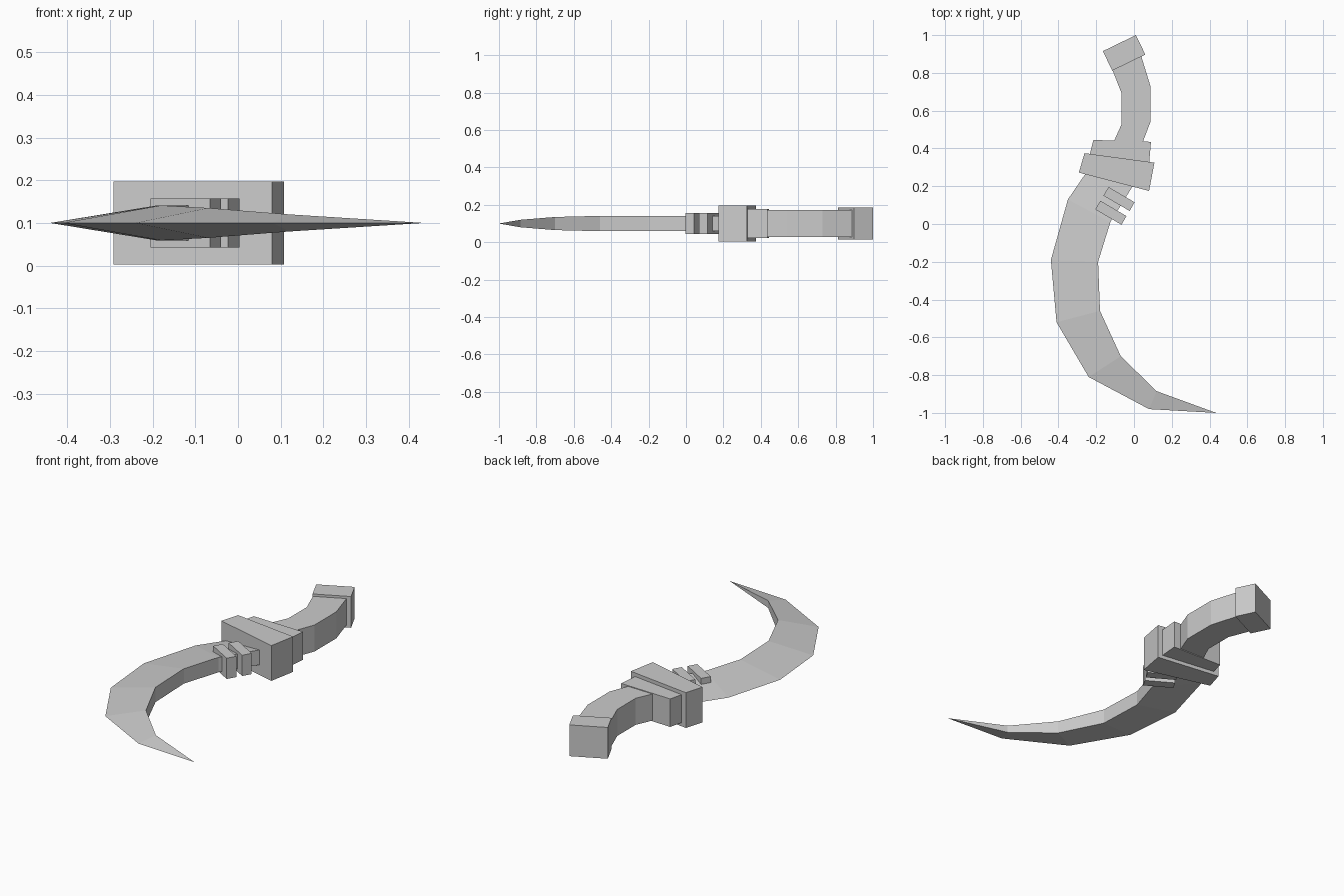
import bpy
import bmesh

if "Cube" in bpy.data.objects:
    bpy.data.objects.remove(bpy.data.objects["Cube"], do_unlink=True)

MID = 0.1  # height of the centre plane

grey = bpy.data.materials.new("plain grey")
grey.use_nodes = True
colour = (0.6, 0.6, 0.6, 1)
grey.diffuse_color = colour
grey.node_tree.nodes["Principled BSDF"].inputs["Base Color"].default_value = colour


def finish(name, bm):
    bmesh.ops.recalc_face_normals(bm, faces=bm.faces)
    mesh = bpy.data.meshes.new(name)
    bm.to_mesh(mesh)
    bm.free()
    mesh.materials.append(grey)
    obj = bpy.data.objects.new(name, mesh)
    bpy.context.collection.objects.link(obj)


def loft(name, sections):
    """Skin closed cross-sections and cap both ends."""
    bm = bmesh.new()
    rings = [[bm.verts.new(p) for p in s] for s in sections]
    n = len(rings[0])
    for a, b in zip(rings, rings[1:]):
        for i in range(n):
            j = (i + 1) % n
            bm.faces.new((a[i], a[j], b[j], b[i]))
    bm.faces.new(rings[0])
    bm.faces.new(rings[-1])
    bmesh.ops.remove_doubles(bm, verts=bm.verts, dist=0.0005)
    finish(name, bm)


def slab(name, outline, half):
    """Extrude a plan outline equally above and below the centre plane."""
    loft(name, [[(x, y, MID + s * half) for x, y in outline] for s in (-1, 1)])


# Blade: sharp outer edge, flat inner back, tapering to a point
outer = [(-0.22, 0.32), (-0.35, 0.13), (-0.44, -0.19), (-0.41, -0.52),
         (-0.24, -0.81), (0.08, -0.98), (0.435, -1.0)]
inner = [(0.03, 0.26), (-0.125, 0.01), (-0.19, -0.2), (-0.18, -0.46),
         (-0.07, -0.70), (0.12, -0.885), (0.435, -1.0)]
thick = [0.041, 0.041, 0.041, 0.041, 0.035, 0.02, 0]
loft("blade", [[(*o, MID), (*i, MID + t), (*i, MID - t)]
               for o, i, t in zip(outer, inner, thick)])

# Grip: curved rectangular bar
left = [(-0.15, 0.35), (-0.11, 0.43), (-0.065, 0.53), (-0.065, 0.69), (-0.12, 0.83)]
right = [(0.0, 0.34), (0.045, 0.43), (0.087, 0.54), (0.087, 0.73), (0.035, 0.9)]
loft("grip", [[(*a, MID + 0.073), (*b, MID + 0.073), (*b, MID - 0.073), (*a, MID - 0.073)]
              for a, b in zip(left, right)])

# Guard in two stacked wedges, and the pommel block
slab("front_guard", [(-0.292, 0.272), (-0.262, 0.375), (0.108, 0.325), (0.08, 0.175)], 0.097)
slab("rear_guard", [(-0.235, 0.365), (-0.215, 0.445), (0.09, 0.435), (0.08, 0.32)], 0.077)
slab("pommel", [(-0.165, 0.915), (0.01, 1.0), (0.06, 0.897), (-0.115, 0.812)], 0.086)

# Two binding bars across the blade
for name, dx, dy in (("front_binding", 0, 0), ("rear_binding", 0.043, 0.073)):
    bar = [(-0.205, 0.077), (-0.178, 0.123), (-0.04, 0.042), (-0.066, -0.004)]
    slab(name, [(x + dx, y + dy) for x, y in bar], 0.057)
